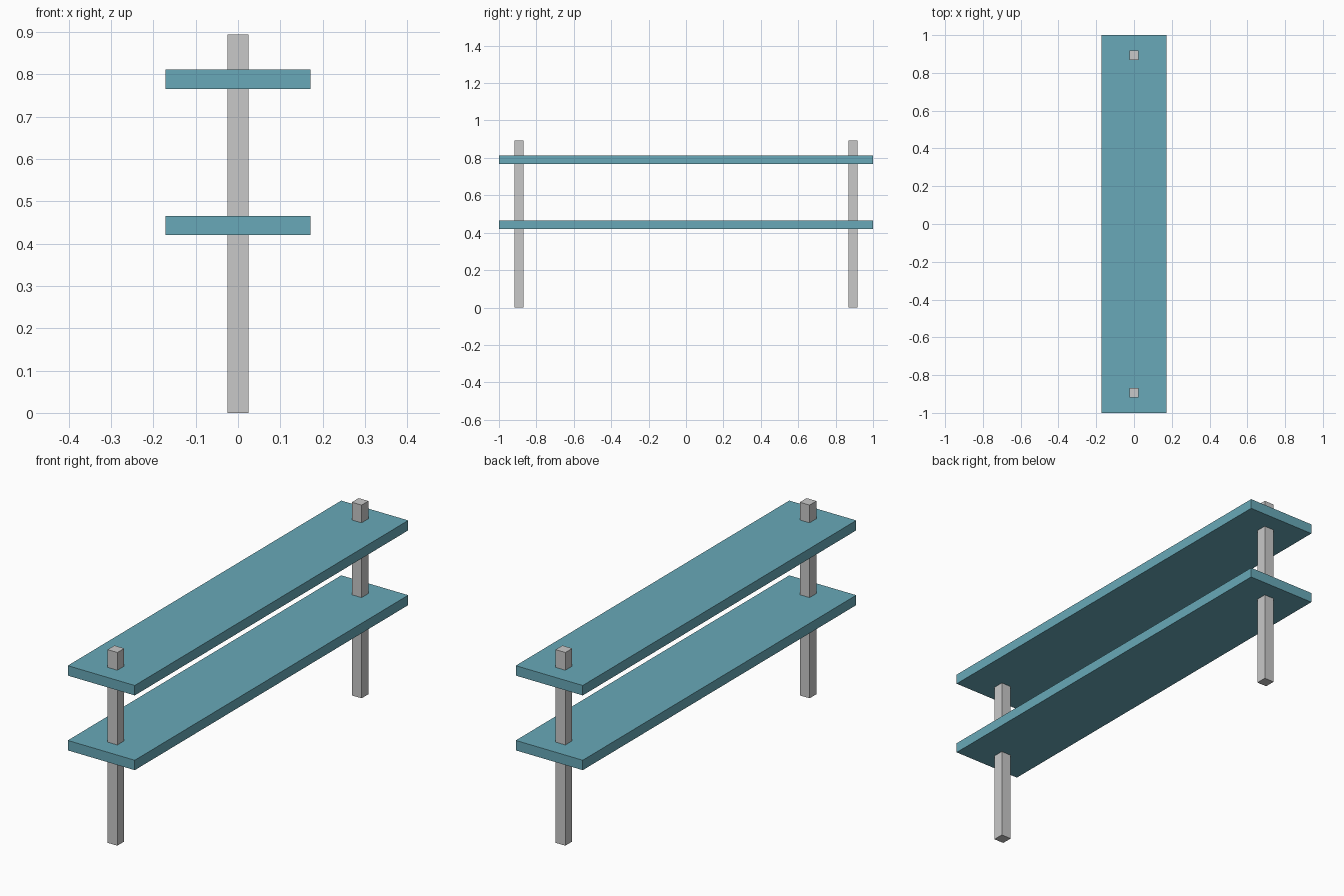
import bpy

if "Cube" in bpy.data.objects:
    bpy.data.objects.remove(bpy.data.objects["Cube"])


def material(name, color):
    mat = bpy.data.materials.new(name)
    mat.diffuse_color = (*color, 1.0)
    mat.use_nodes = True
    mat.node_tree.nodes["Principled BSDF"].inputs["Base Color"].default_value = mat.diffuse_color
    return mat


teal = material("teal", (0.138, 0.397, 0.479))
grey = material("light_grey", (0.584, 0.584, 0.584))


def box(name, size, center, mat):
    bpy.ops.mesh.primitive_cube_add(size=1, location=center)
    obj = bpy.context.object
    obj.name = name
    obj.scale = size
    bpy.ops.object.transform_apply(location=False, rotation=False, scale=True)
    obj.data.materials.append(mat)
    return obj


# Long horizontal boards
BOARD_THICKNESS = 0.046
for name, z in (("lower_board", 0.443), ("upper_board", 0.789)):
    box(name, (0.343, 2.0, BOARD_THICKNESS), (0, 0, z), teal)

# Square posts passing up through both boards
POST_HEIGHT = 0.894
for name, side in (("front_post", -1), ("back_post", 1)):
    box(name, (0.05, 0.05, POST_HEIGHT), (0, side * 0.893, POST_HEIGHT / 2), grey)
